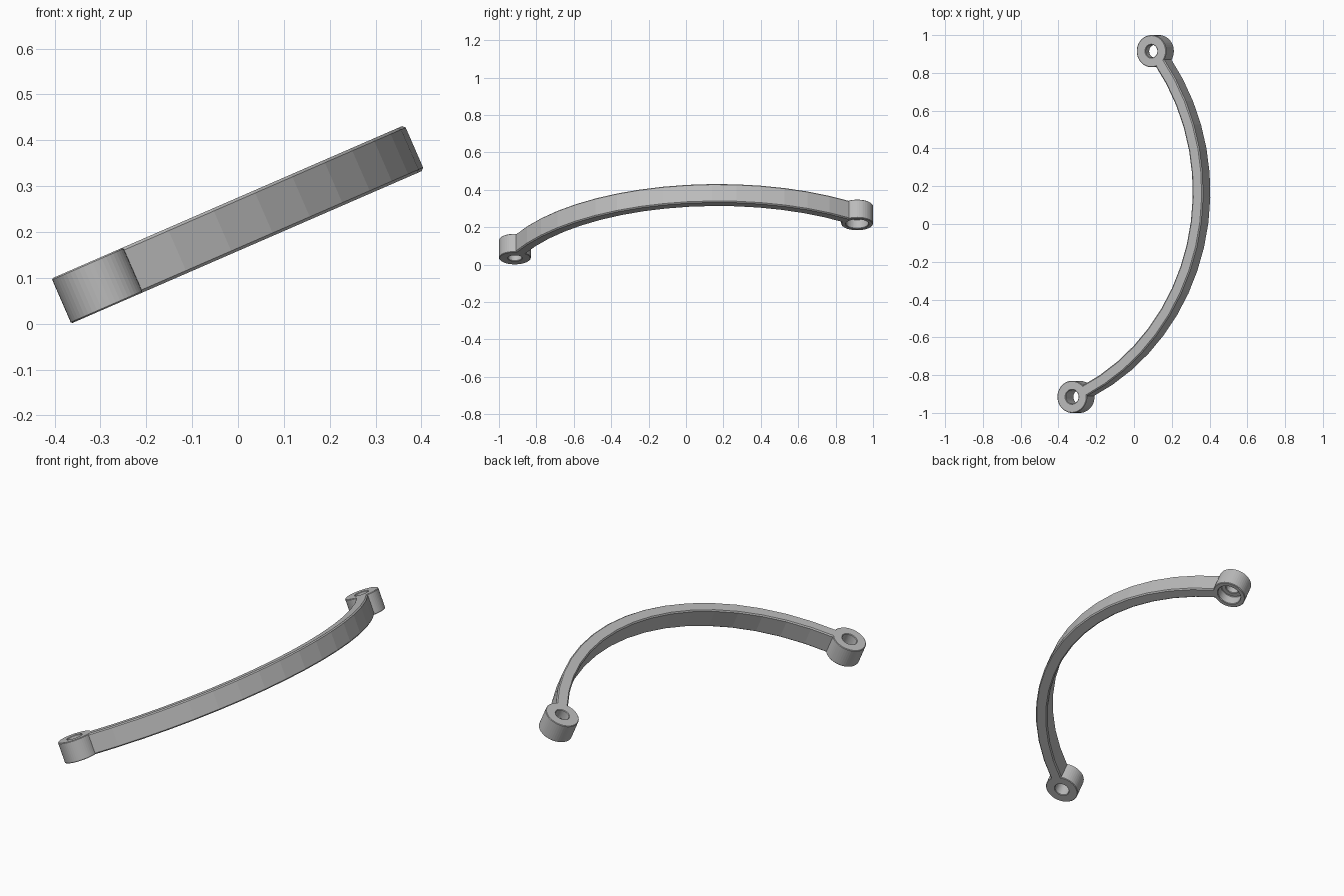
import bpy, bmesh, math
from mathutils import Matrix, Vector

cube = bpy.data.objects.get("Cube")
if cube:
    bpy.data.objects.remove(cube)

TILT = math.radians(-23.5)
PLACE = Matrix.Translation((0, 0, 0.217)) @ Matrix.Rotation(TILT, 4, 'Y')
HALF = 0.0535                      # half height of the whole bracket
BOSS_RADIUS = 0.085
FRONT, BACK = Vector((-0.335, -0.915)), Vector((0.123, 0.915))
CENTRE, ARC_RADIUS = Vector((-0.785, 0.17)), 1.175

grey = bpy.data.materials.new("grey_metal")
grey.use_nodes = True
grey.diffuse_color = (0.5, 0.5, 0.5, 1)
grey.node_tree.nodes["Principled BSDF"].inputs["Base Color"].default_value = (0.5, 0.5, 0.5, 1)


def finish(name, bm, bevel):
    """Turn the bmesh into a tilted object with chamfered edges."""
    bmesh.ops.recalc_face_normals(bm, faces=bm.faces)
    mesh = bpy.data.meshes.new(name)
    bm.to_mesh(mesh)
    bm.free()
    mesh.materials.append(grey)
    obj = bpy.data.objects.new(name, mesh)
    bpy.context.collection.objects.link(obj)
    obj.matrix_world = PLACE
    mod = obj.modifiers.new("chamfer", 'BEVEL')
    mod.width, mod.segments = bevel, 1
    mod.limit_method, mod.angle_limit = 'ANGLE', math.radians(40)


def skin(bm, rings, closed):
    """Join successive rings of points with quads."""
    rows = [[bm.verts.new(p) for p in ring] for ring in rings]
    for i in range(len(rows) if closed else len(rows) - 1):
        a, b = rows[i], rows[(i + 1) % len(rows)]
        for j in range(len(a)):
            k = (j + 1) % len(a)
            bm.faces.new((a[j], a[k], b[k], b[j]))
    return rows


def boss(name, centre, profile, sides=48):
    """Lathe a closed profile of (radius, height) about the boss axis."""
    bm = bmesh.new()
    rings = []
    for i in range(sides):
        t = math.tau * i / sides
        rings.append([(centre.x + r * math.cos(t), centre.y + r * math.sin(t), h)
                      for r, h in profile])
    skin(bm, rings, True)
    finish(name, bm, 0.003)


# Plain eye at the front, counterbored eye at the back
boss("front_eye", FRONT, [(0.037, HALF), (BOSS_RADIUS, HALF),
                          (BOSS_RADIUS, -HALF), (0.037, -HALF)])
boss("back_eye", BACK, [(0.034, HALF), (BOSS_RADIUS, HALF), (BOSS_RADIUS, -HALF),
                        (0.06, -HALF), (0.06, 0), (0.034, 0)])

# Curved arm, ending inside the wall of each eye
start, end = [math.atan2(p.y - CENTRE.y, p.x - CENTRE.x) for p in (FRONT, BACK)]
start, end = start + 0.058, end - 0.058
bm = bmesh.new()
steps = 16
section = [(-0.03, -HALF), (0.03, -HALF), (0.03, HALF), (-0.03, HALF)]
rings = []
for i in range(steps + 1):
    t = start + (end - start) * i / steps
    rings.append([(CENTRE.x + (ARC_RADIUS + d) * math.cos(t),
                   CENTRE.y + (ARC_RADIUS + d) * math.sin(t), h) for d, h in section])
rows = skin(bm, rings, False)
bm.faces.new(rows[0])
bm.faces.new(rows[-1])
finish("curved_arm", bm, 0.006)
